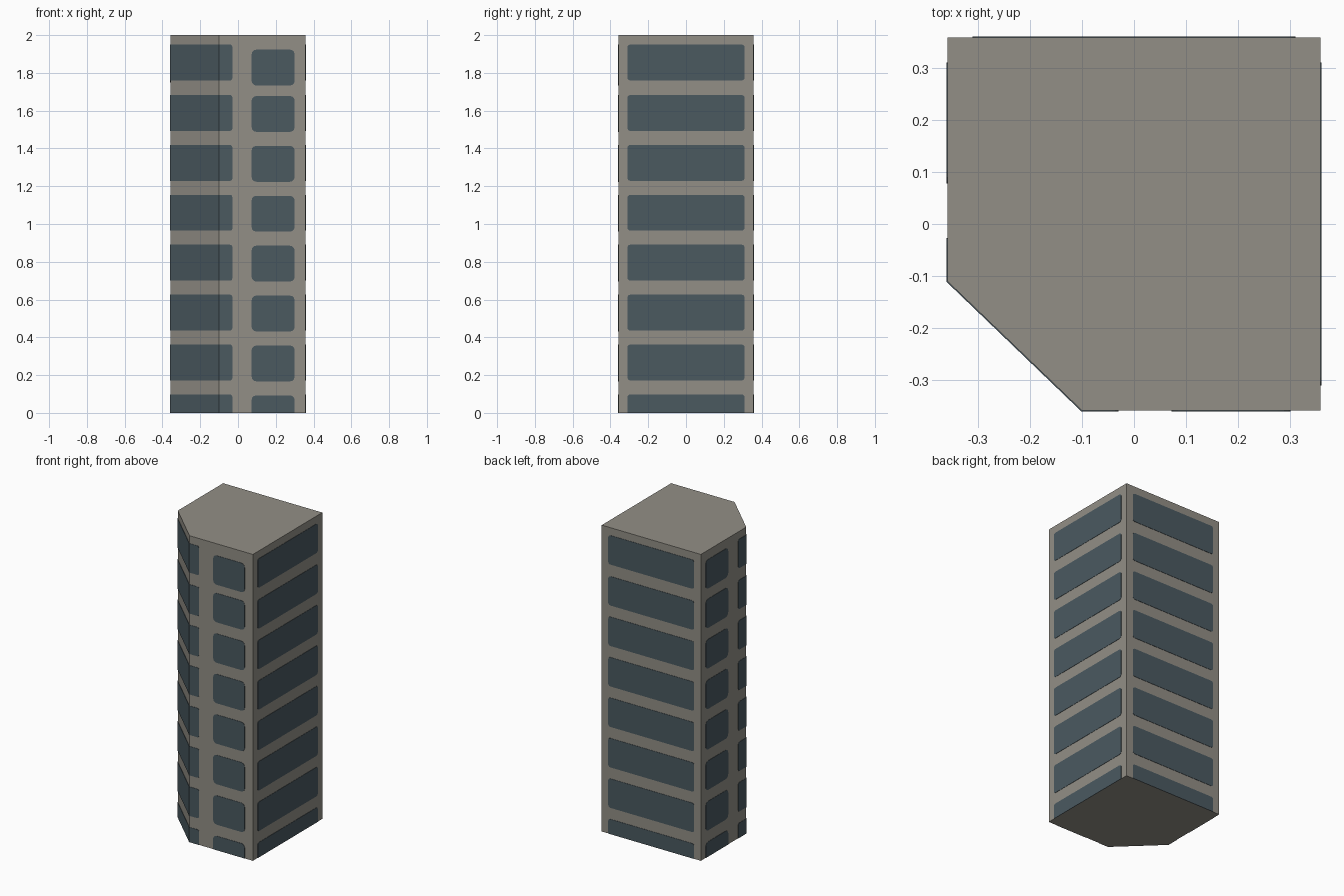
import bpy, bmesh, math
from mathutils import Vector

if "Cube" in bpy.data.objects:
    bpy.data.objects.remove(bpy.data.objects["Cube"])

H = 2.0
T = 0.002  # window plate thickness
FOOT = [(-0.358, -0.11), (-0.10, -0.358), (0.358, -0.358), (0.358, 0.358), (-0.358, 0.358)]


def material(name, color):
    m = bpy.data.materials.new(name)
    m.diffuse_color = (*color, 1)
    m.use_nodes = True
    m.node_tree.nodes["Principled BSDF"].inputs["Base Color"].default_value = m.diffuse_color
    return m


concrete = material("warm grey concrete", (0.29, 0.275, 0.24))
glass = material("blue grey glass", (0.069, 0.100, 0.118))


def finish(bm, name, mat):
    me = bpy.data.meshes.new(name)
    bm.to_mesh(me)
    bm.free()
    me.materials.append(mat)
    ob = bpy.data.objects.new(name, me)
    bpy.context.collection.objects.link(ob)
    return ob


# Tower body: chamfered square prism
bm = bmesh.new()
base = bm.faces.new([bm.verts.new((x, y, 0)) for x, y in FOOT])
top = bmesh.ops.extrude_face_region(bm, geom=[base])
bmesh.ops.translate(bm, vec=(0, 0, H),
                    verts=[v for v in top["geom"] if isinstance(v, bmesh.types.BMVert)])
bmesh.ops.recalc_face_normals(bm, faces=bm.faces)
finish(bm, "tower_body", concrete)


def outline(u0, u1, z0, z1, rl, rr):
    """Rectangle with rounded left/right ends; windows cut by the ground keep a square foot."""
    bl, br = (0, 0) if z0 <= 0 else (rl, rr)
    pts = []
    for u, z, r, su, sz, start in ((u0, z0, bl, 1, 1, 180), (u1, z0, br, -1, 1, 270),
                                   (u1, z1, rr, -1, -1, 0), (u0, z1, rl, 1, -1, 90)):
        if r == 0:
            pts.append((u, z))
            continue
        for k in range(4):
            a = math.radians(start + 30 * k)
            pts.append((u + su * r + r * math.cos(a), z + sz * r + r * math.sin(a)))
    return pts


def add_plate(bm, wall, pts):
    a = Vector((*FOOT[wall], 0))
    b = Vector((*FOOT[(wall + 1) % 5], 0))
    d = (b - a).normalized()
    n = Vector((d.y, -d.x, 0))
    at = lambda u, z, off: bm.verts.new(a + d * u + n * off + Vector((0, 0, z)))
    front = [at(u, z, T) for u, z in pts]
    back = [at(u, z, 0) for u, z in pts]
    bm.faces.new(front)
    for i in range(len(pts)):
        j = (i + 1) % len(pts)
        bm.faces.new((back[i], back[j], front[j], front[i]))


def window_column(name, wall, u0, u1, rl, rr, top_row=1.95, shift=0.0):
    bm = bmesh.new()
    for i in range(8):
        z1 = (top_row if i == 0 else 1.947 - 0.2642 * i + shift)
        z0 = max(0.0, z1 - 0.19)
        add_plate(bm, wall, outline(u0, u1, z0, z1, rl, rr))
    finish(bm, name, glass)


# Wide windows on the right and back walls
window_column("right_windows", 2, 0.048, 0.668, 0.015, 0.015)
window_column("back_windows", 3, 0.048, 0.668, 0.015, 0.015)

# Small windows on the front and left walls
window_column("front_small_windows", 1, 0.172, 0.40, 0.025, 0.025, 1.923, -0.005)
window_column("left_small_windows", 4, 0.048, 0.28, 0.025, 0.025, 1.94)

# Window bands wrapping around the chamfered corner
e = T * math.tan(math.radians(22.5))
chamfer = (Vector(FOOT[1]) - Vector(FOOT[0])).length
left = FOOT[4][1] - FOOT[0][1]
window_column("chamfer_windows", 0, -e, chamfer + e, 0, 0)
window_column("front_corner_windows", 1, -e, 0.07, 0, 0.012)
window_column("left_corner_windows", 4, 0.385, left + e, 0.012, 0)
